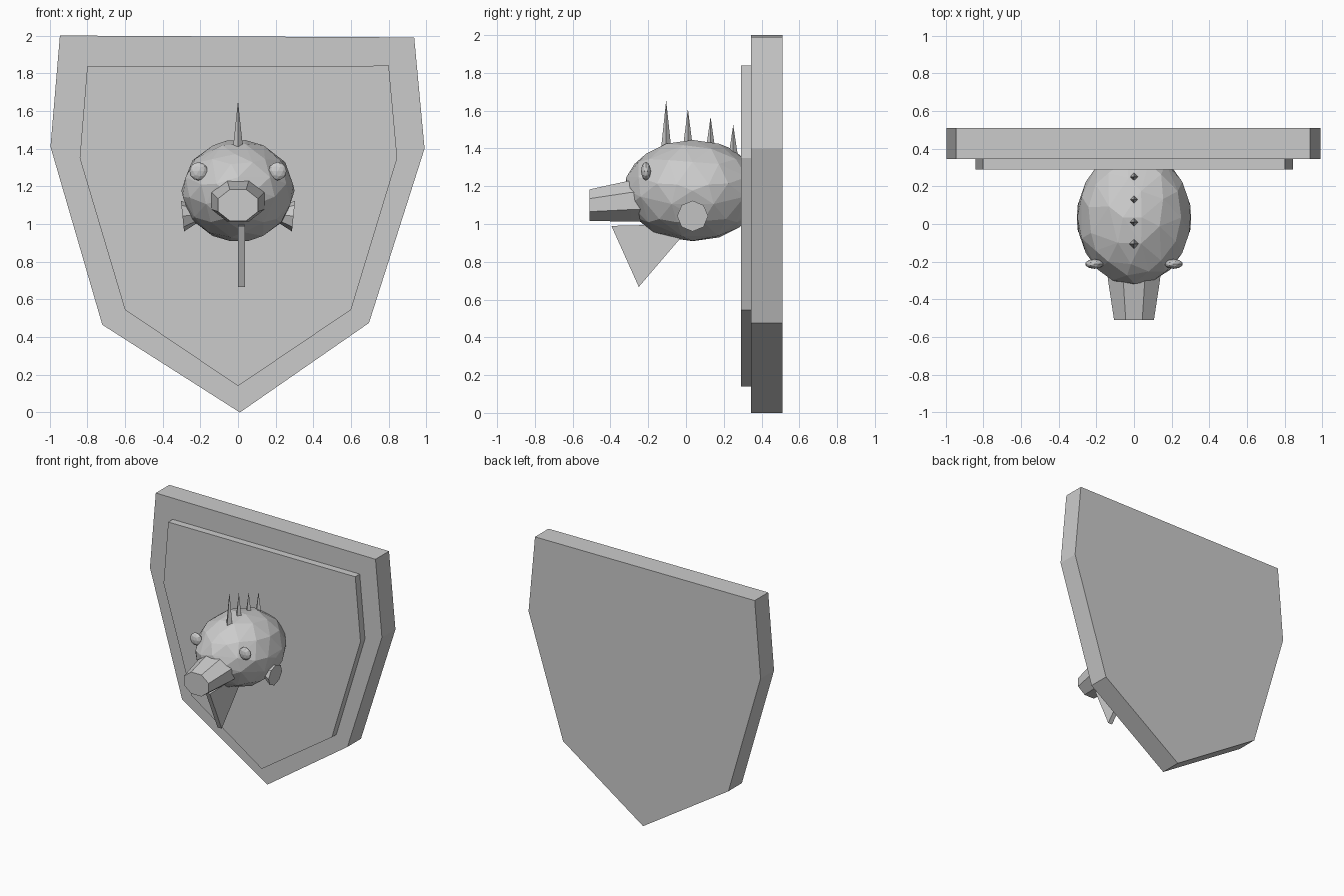
import bpy, bmesh, math
from mathutils import Matrix

if "Cube" in bpy.data.objects:
    bpy.data.objects.remove(bpy.data.objects["Cube"])

grey = bpy.data.materials.new("plain grey")
grey.diffuse_color = (0.6, 0.6, 0.6, 1)
grey.use_nodes = True
grey.node_tree.nodes["Principled BSDF"].inputs["Base Color"].default_value = grey.diffuse_color


def finish(name, bm):
    bmesh.ops.recalc_face_normals(bm, faces=bm.faces)
    me = bpy.data.meshes.new(name)
    bm.to_mesh(me)
    bm.free()
    me.materials.append(grey)
    ob = bpy.data.objects.new(name, me)
    bpy.context.collection.objects.link(ob)
    return ob


def loft(name, rings):
    """Skin matching rings of points and cap both ends."""
    bm = bmesh.new()
    vs = [[bm.verts.new(p) for p in r] for r in rings]
    n = len(vs[0])
    for a, b in zip(vs, vs[1:]):
        for i in range(n):
            j = (i + 1) % n
            bm.faces.new((a[i], a[j], b[j], b[i]))
    bm.faces.new(vs[0])
    bm.faces.new(vs[-1])
    return finish(name, bm)


def ellipsoid(name, centre, size, subdivisions):
    bm = bmesh.new()
    bmesh.ops.create_icosphere(
        bm, subdivisions=subdivisions, radius=1,
        matrix=Matrix.Translation(centre) @ Matrix.Diagonal((*size, 1)))
    return finish(name, bm)


def cone(name, sides, radius, depth, matrix):
    bm = bmesh.new()
    bmesh.ops.create_cone(bm, cap_ends=True, segments=sides, radius1=radius,
                          radius2=0, depth=depth, matrix=matrix)
    return finish(name, bm)


# Wall shield: thick back board and thin raised panel
board = [(-0.945, 2), (0.935, 1.99), (0.99, 1.4), (0.695, 0.475),
         (0.01, 0), (-0.72, 0.465), (-0.995, 1.41)]
panel = [(-0.8, 1.835), (0.8, 1.84), (0.845, 1.35), (0.6, 0.545),
         (0, 0.14), (-0.6, 0.545), (-0.84, 1.35)]
for name, outline, y0, y1 in (("shield_board", board, 0.345, 0.51),
                              ("shield_panel", panel, 0.29, 0.346)):
    loft(name, [[(x, y, z) for x, z in outline] for y in (y0, y1)])

# Faceted head
head = ellipsoid("head", (0, 0.035, 1.177), (0.3, 0.36, 0.268), 3)
dec = head.modifiers.new("uneven facets", "DECIMATE")
dec.ratio = 0.5

# Eight-sided snout, widening into the head
rings = []
for y, z, rx, rz in ((-0.51, 1.1, 0.108, 0.085), (-0.29, 1.122, 0.142, 0.112),
                     (-0.1, 1.13, 0.15, 0.115)):
    rings.append([(rx * 1.06 * math.cos(a), y, z + rz * 1.06 * math.sin(a))
                  for a in (math.pi / 8 + i * math.pi / 4 for i in range(8))])
loft("snout", rings)

# Chin wattle: flat triangular plate
wattle = [(-0.395, 0.99), (0.035, 1.0), (-0.25, 0.667)]
loft("chin_wattle", [[(x, y, z) for y, z in wattle] for x in (0.0, 0.036)])

# Eyes and side fins, mirrored
for side, s in (("left", -1), ("right", 1)):
    ellipsoid("eye_" + side, (s * 0.21, -0.212, 1.28), (0.049, 0.026, 0.049), 2)
    # Fin is a cone with its flat base outward, tip buried in the head
    cone("fin_" + side, 8, 0.082, 0.16,
         Matrix.Translation((s * 0.215, 0.035, 1.05))
         @ Matrix.Rotation(-s * (math.pi / 2 - 0.1), 4, 'Y'))

# Row of spines along the crown
for i, (y, tip, base) in enumerate(((-0.105, 1.655, 1.40), (0.01, 1.61, 1.40),
                                    (0.13, 1.567, 1.38), (0.25, 1.525, 1.345))):
    cone("spine_%d" % (i + 1), 4, 0.027, tip - base,
         Matrix.Translation((0, y, (tip + base) / 2)))
